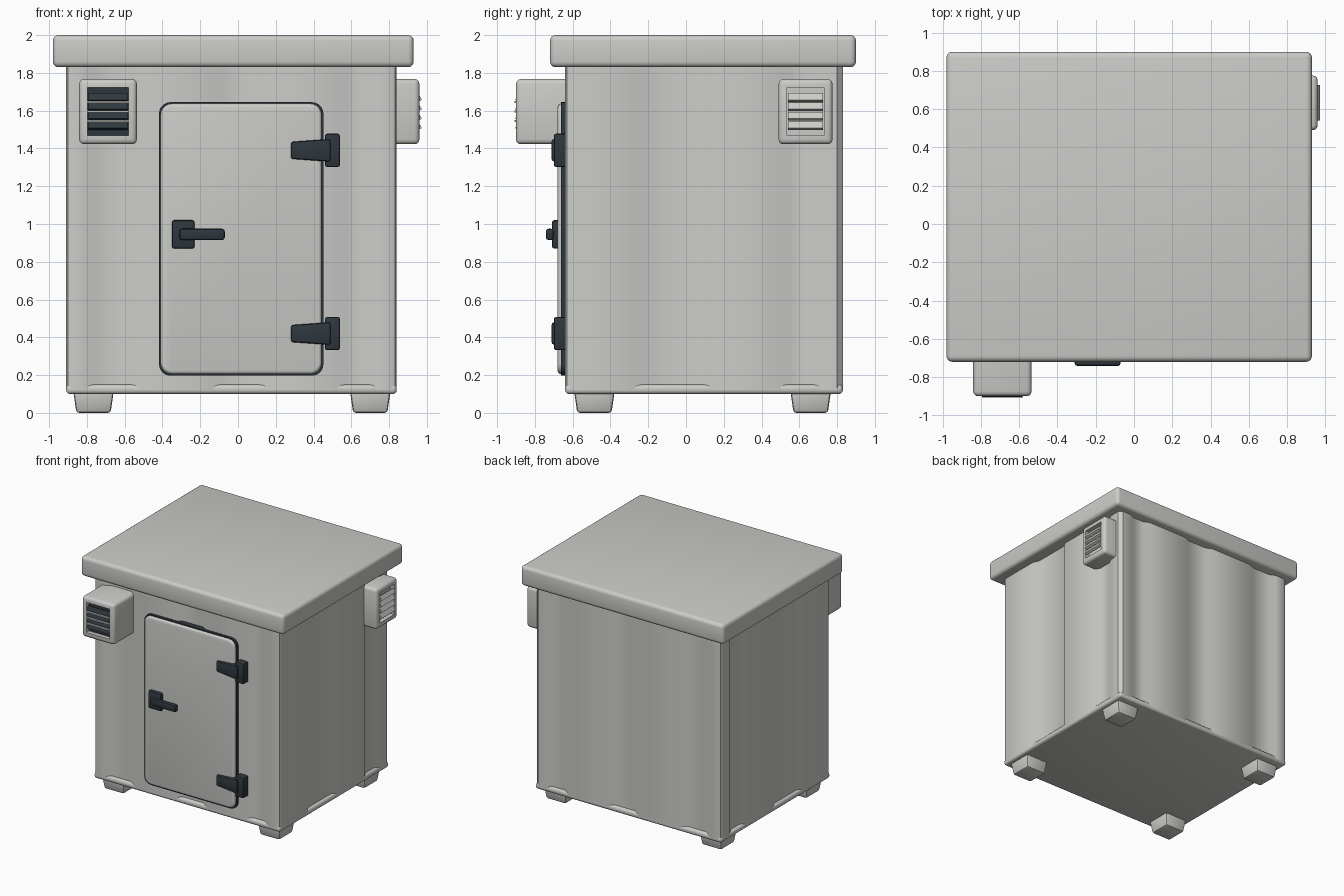
import bpy, bmesh, math
from mathutils import Vector, Matrix

if "Cube" in bpy.data.objects:
    bpy.data.objects.remove(bpy.data.objects["Cube"])


def material(name, rgb):
    m = bpy.data.materials.new(name)
    m.diffuse_color = (*rgb, 1)
    m.use_nodes = True
    m.node_tree.nodes["Principled BSDF"].inputs["Base Color"].default_value = m.diffuse_color
    return m


GREY = material("light grey metal", (0.60, 0.60, 0.58))
DARK = material("dark slate metal", (0.028, 0.038, 0.047))


def finish(bm, name, mats, angle=35):
    bmesh.ops.recalc_face_normals(bm, faces=bm.faces)
    me = bpy.data.meshes.new(name)
    bm.to_mesh(me)
    bm.free()
    ob = bpy.data.objects.new(name, me)
    bpy.context.collection.objects.link(ob)
    for m in mats:
        me.materials.append(m)
    bpy.ops.object.select_all(action='DESELECT')
    ob.select_set(True)
    bpy.context.view_layer.objects.active = ob
    bpy.ops.object.shade_smooth_by_angle(angle=math.radians(angle))
    return ob


def cube(lo, hi):
    lo, hi = Vector(lo), Vector(hi)
    bm = bmesh.new()
    bmesh.ops.create_cube(bm, size=1)
    for v in bm.verts:
        v.co = (lo + hi) / 2 + v.co * (hi - lo)
    return bm


def bevel(bm, edges, width, segments=3):
    bmesh.ops.bevel(bm, geom=edges, offset=width, segments=segments,
                    profile=0.5, affect='EDGES')


def box(name, lo, hi, mat, r=0.02, segments=3):
    bm = cube(lo, hi)
    bevel(bm, bm.edges[:], r, segments)
    return finish(bm, name, [mat])


def rounded_plate(name, lo, hi, mat, corner, edge):
    """Plate facing the front, with round corners and a softened front rim."""
    bm = cube(lo, hi)
    bevel(bm, [e for e in bm.edges
               if abs(e.verts[0].co.y - e.verts[1].co.y) > 1e-4], corner, 5)
    if edge:
        bevel(bm, [e for e in bm.edges
                   if all(abs(v.co.y - lo[1]) < 1e-4 for v in e.verts)], edge, 3)
    return finish(bm, name, [mat])


# Ribbed walls: an outline with shallow sloped grooves, extruded upward
X0, X1, Y0, Y1 = -0.91, 0.84, -0.64, 0.83
GX = [(-0.80, -0.53), (-0.13, 0.15), (0.53, 0.73)]
GY = [(-0.27, 0.13), (0.50, 0.71)]
DEPTH, SLOPE, CORNER = 0.025, 0.05, 0.03


def side(lo, hi, grooves):
    pts = [(lo + CORNER, 0), (lo + CORNER * 0.3, CORNER * 0.3)][::-1]
    for a, b in grooves:
        pts += [(a, 0), (a + SLOPE, DEPTH), (b - SLOPE, DEPTH), (b, 0)]
    return pts + [(hi - CORNER, 0)]


front = [(t, Y0 + d) for t, d in side(X0, X1, GX)]
right = [(X1 - d, t) for t, d in side(Y0, Y1, GY)]
back = [(t, Y1 - d) for t, d in side(X0, X1, GX)][::-1]
left = [(X0 + d, t) for t, d in side(Y0, Y1, GY)][::-1]
bm = bmesh.new()
base = bm.faces.new([bm.verts.new((x, y, 0.12)) for x, y in front + right + back + left])
ext = bmesh.ops.extrude_face_region(bm, geom=[base])["geom"]
bmesh.ops.translate(bm, vec=(0, 0, 1.73),
                    verts=[g for g in ext if isinstance(g, bmesh.types.BMVert)])
finish(bm, "ribbed_walls", [GREY])

# Floor rim and roof slab
box("floor_rim", (X0, Y0, 0.10), (X1, Y1, 0.15), GREY, 0.02)
box("roof_slab", (-0.98, -0.72, 1.83), (0.93, 0.90, 2.0), GREY, 0.03, 4)

# Four tapered feet
for sx, x in (("left", -0.765), ("right", 0.70)):
    for sy, y in (("front", -0.485), ("back", 0.66)):
        bm = cube((x - 0.108, y - 0.108, 0), (x + 0.108, y + 0.108, 0.12))
        for v in bm.verts:
            if v.co.z < 0.01:
                v.co.x += (x - v.co.x) * 0.16
                v.co.y += (y - v.co.y) * 0.16
        bevel(bm, bm.edges[:], 0.015, 2)
        finish(bm, f"foot_{sy}_{sx}", [GREY])

# Door with its dark seal
rounded_plate("door_seal", (-0.418, -0.662, 0.197), (0.452, -0.60, 1.645), DARK, 0.06, 0)
rounded_plate("door_panel", (-0.41, -0.68, 0.205), (0.443, -0.62, 1.637), GREY, 0.06, 0.018)


# Hinges: mounting block with a tapering arm
def hinge(name, z):
    box(name + "_block", (0.46, -0.70, z - 0.088), (0.54, -0.60, z + 0.088), DARK, 0.012, 2)
    bm = cube((0.28, -0.712, z - 0.06), (0.49, -0.66, z + 0.06))
    for v in bm.verts:
        if v.co.x < 0.3:
            v.co.z = z + (v.co.z - z) * 0.75
            v.co.y = max(v.co.y, -0.70)
    bevel(bm, bm.edges[:], 0.012, 2)
    finish(bm, name + "_arm", [DARK])


hinge("upper_hinge", 1.39)
hinge("lower_hinge", 0.42)

# Handle
box("handle_plate", (-0.35, -0.71, 0.87), (-0.23, -0.66, 1.02), DARK, 0.012, 2)
box("handle_lever", (-0.31, -0.742, 0.915), (-0.07, -0.70, 0.975), DARK, 0.014, 2)


# Vents, modelled facing the front around a local origin, then placed
def vent(name, w, h, depth, place, dark_inside, stick_out):
    mats = [GREY, DARK]
    bm = cube((-w / 2, -depth, -h / 2), (w / 2, 0.05, h / 2))
    bevel(bm, [e for e in bm.edges if any(v.co.y < 0 for v in e.verts)], 0.025, 3)
    bm.normal_update()
    face = max((f for f in bm.faces if f.normal.y < -0.99), key=lambda f: f.calc_area())
    bmesh.ops.inset_region(bm, faces=[face], thickness=0.028)
    r = bmesh.ops.extrude_discrete_faces(bm, faces=[face])["faces"][0]
    bmesh.ops.translate(bm, vec=(0, 0.035, 0), verts=r.verts[:])
    r.material_index = int(dark_inside)
    housing = finish(bm, name + "_housing", mats)
    housing.matrix_world = place
    # tilted louvres across the opening
    bm = bmesh.new()
    for i in range(4):
        z = -0.075 + i * 0.05
        m = (Matrix.Translation((0, -depth - stick_out, z))
             @ Matrix.Rotation(math.radians(-28), 4, 'X')
             @ Matrix.Diagonal((w - 0.10, 0.022, 0.040, 1)))
        bmesh.ops.create_cube(bm, size=1, matrix=m)
    bars = finish(bm, name + "_louvres", [DARK if dark_inside else GREY])
    bars.matrix_world = place
    if dark_inside:
        # light bars between the dark louvres
        bm = bmesh.new()
        for i in range(3):
            m = (Matrix.Translation((0, -depth + 0.012, -0.05 + i * 0.05))
                 @ Matrix.Diagonal((w - 0.09, 0.04, 0.010, 1)))
            bmesh.ops.create_cube(bm, size=1, matrix=m)
        finish(bm, name + "_bars", [GREY]).matrix_world = place


vent("front_vent", 0.305, 0.345, 0.26, Matrix.Translation((-0.688, Y0, 1.595)), True, -0.015)
vent("side_vent", 0.285, 0.345, 0.12,
     Matrix.Translation((X1, 0.633, 1.595)) @ Matrix.Rotation(math.pi / 2, 4, 'Z'), False, -0.006)
